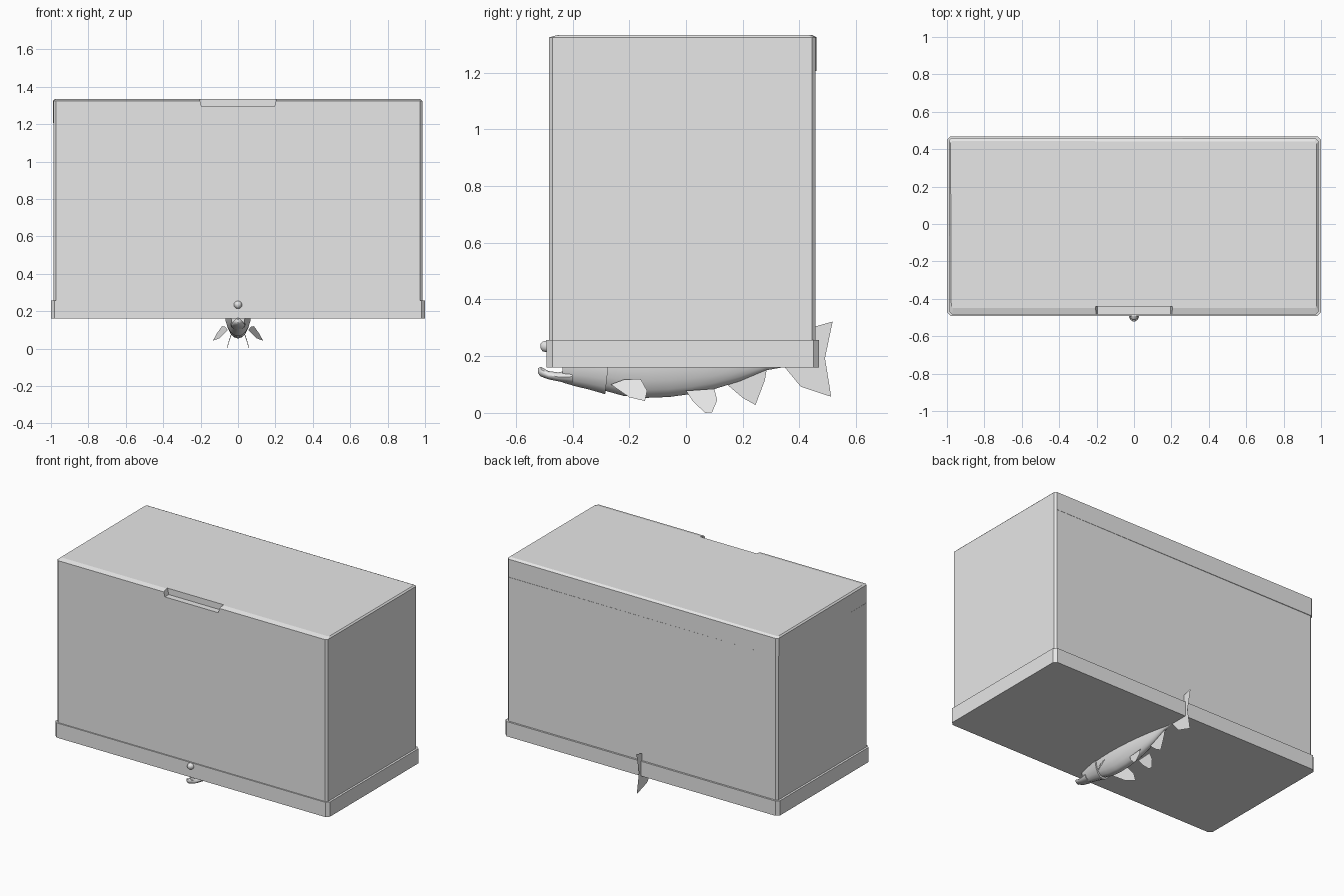
import bpy, bmesh, math

if "Cube" in bpy.data.objects:
    bpy.data.objects.remove(bpy.data.objects["Cube"])

grey = bpy.data.materials.new("plain_grey")
grey.diffuse_color = (0.8, 0.8, 0.8, 1)
grey.use_nodes = True
grey.node_tree.nodes["Principled BSDF"].inputs["Base Color"].default_value = grey.diffuse_color


def add_mesh(name, verts, faces, smooth=False):
    me = bpy.data.meshes.new(name)
    me.from_pydata(verts, [], faces)
    bm = bmesh.new()
    bm.from_mesh(me)
    bmesh.ops.remove_doubles(bm, verts=bm.verts, dist=0.0002)
    bmesh.ops.recalc_face_normals(bm, faces=bm.faces)
    bm.to_mesh(me)
    bm.free()
    me.materials.append(grey)
    ob = bpy.data.objects.new(name, me)
    bpy.context.collection.objects.link(ob)
    if smooth:
        bpy.ops.object.select_all(action='DESELECT')
        ob.select_set(True)
        bpy.context.view_layer.objects.active = ob
        bpy.ops.object.shade_smooth_by_angle(angle=math.radians(40))
    return ob


def loft(name, rings, smooth=False):
    """Skin a list of equal-length rings and cap both ends."""
    n = len(rings[0])
    verts = [p for r in rings for p in r]
    faces = [(i * n + j, i * n + (j + 1) % n, (i + 1) * n + (j + 1) % n, (i + 1) * n + j)
             for i in range(len(rings) - 1) for j in range(n)]
    faces += [tuple(range(n)), tuple(range(len(verts) - n, len(verts)))]
    return add_mesh(name, verts, faces, smooth)


def cut_rect(x, y0, y1, z, c, skew=0.0):
    """Rectangle with cut corners; skew pushes out the back left corner."""
    pts = [(x, y0 + c), (x, y1 - c), (x - c, y1), (c - x, y1),
           (-x, y1 - c), (-x, y0 + c), (c - x, y0), (x - c, y0)]
    return [(px - skew, py + skew, z) if px < 0 < py else (px, py, z) for px, py in pts]


# Plinth under the tank
loft("base_plinth", [cut_rect(1.0, -0.491, 0.469, z, 0.02) for z in (0.16, 0.257)])

# Tank body with a lid seam and a shallow bevel at the top
tank = loft("tank_body", [
    cut_rect(0.986, -0.483, 0.457, 0.25, 0.013),
    cut_rect(0.986, -0.483, 0.457, 1.205, 0.013),
    cut_rect(0.986, -0.483, 0.457, 1.206, 0.013, 0.004),
    cut_rect(0.986, -0.483, 0.457, 1.324, 0.013, 0.004),
    cut_rect(0.977, -0.450, 0.440, 1.333, 0.010, 0.004)])

# Finger notch in the front of the lid
cutter = loft("notch_cutter", [
    [(-0.195, y, 1.293), (0.195, y, 1.293), (0.212, y, 1.36), (-0.212, y, 1.36)]
    for y in (-0.6, -0.442)])
cutter.hide_render = True
cutter.hide_viewport = True
cut = tank.modifiers.new("notch", 'BOOLEAN')
cut.operation = 'DIFFERENCE'
cut.object = cutter
cut.solver = 'EXACT'


def oval(y, z0, z1, w, n=20, lean=0.0):
    """Cross-section of the fish; lean slides the upper part backwards."""
    h = (z1 - z0) / 2
    return [(w * math.cos(a), y + lean * (1 + math.sin(a)), z0 + h + h * math.sin(a))
            for a in (2 * math.pi * k / n for k in range(n))]


# Fish body, with a small step behind the gills
loft("fish_body", [oval(*s) for s in (
    (-0.285, 0.078, 0.31, 0.062), (-0.22, 0.06, 0.33, 0.067),
    (-0.14, 0.053, 0.342, 0.069), (-0.06, 0.056, 0.342, 0.067), (0.02, 0.067, 0.33, 0.061),
    (0.1, 0.084, 0.31, 0.052), (0.19, 0.112, 0.275, 0.038),
    (0.28, 0.15, 0.235, 0.022), (0.35, 0.162, 0.222, 0.012), (0.39, 0.165, 0.22, 0.004))], True)
loft("fish_head", [oval(y, a, b, w, lean=l) for y, a, b, w, l in (
    (-0.435, 0.107, 0.275, 0.04, 0), (-0.39, 0.094, 0.288, 0.05, 0),
    (-0.34, 0.082, 0.302, 0.06, 0.005), (-0.285, 0.066, 0.318, 0.071, 0.014))], True)

# Open jaws
loft("lower_jaw", [oval(*s, n=14) for s in (
    (-0.521, 0.138, 0.158, 0.007), (-0.512, 0.128, 0.163, 0.019), (-0.485, 0.118, 0.148, 0.032),
    (-0.45, 0.111, 0.143, 0.037), (-0.4, 0.1, 0.155, 0.04))], True)
loft("upper_jaw", [oval(*s, n=14) for s in (
    (-0.513, 0.228, 0.243, 0.007), (-0.506, 0.217, 0.252, 0.017), (-0.488, 0.212, 0.256, 0.023),
    (-0.45, 0.205, 0.268, 0.036), (-0.4, 0.2, 0.28, 0.044))], True)


def fin(name, pts):
    add_mesh(name, pts, [tuple(range(len(pts)))])


# Paired fins
for s, side in ((1, "right"), (-1, "left")):
    fin("pectoral_fin_" + side, [(s * x, y, z) for x, y, z in (
        (0.055, -0.265, 0.1), (0.07, -0.22, 0.117), (0.085, -0.16, 0.12),
        (0.115, -0.137, 0.078), (0.134, -0.145, 0.042), (0.1, -0.2, 0.055))])
    fin("pelvic_fin_" + side, [(s * x, y, z) for x, y, z in (
        (0.033, 0.0, 0.078), (0.035, 0.1, 0.085), (0.048, 0.11, 0.045),
        (0.06, 0.092, 0.002), (0.058, 0.068, 0.0), (0.046, 0.025, 0.04))])

# Fins along the middle
for name, outline in (
    ("anal_fin", ((0.145, 0.1), (0.285, 0.155), (0.278, 0.115), (0.245, 0.028), (0.2, 0.053))),
    ("dorsal_fin", ((0.0, 0.325), (0.04, 0.4), (0.13, 0.38), (0.15, 0.285))),
    ("tail_fin", ((0.345, 0.165), (0.405, 0.092), (0.512, 0.057), (0.49, 0.193),
                  (0.517, 0.322), (0.405, 0.29), (0.345, 0.22)))):
    fin(name, [(0, y, z) for y, z in outline])
